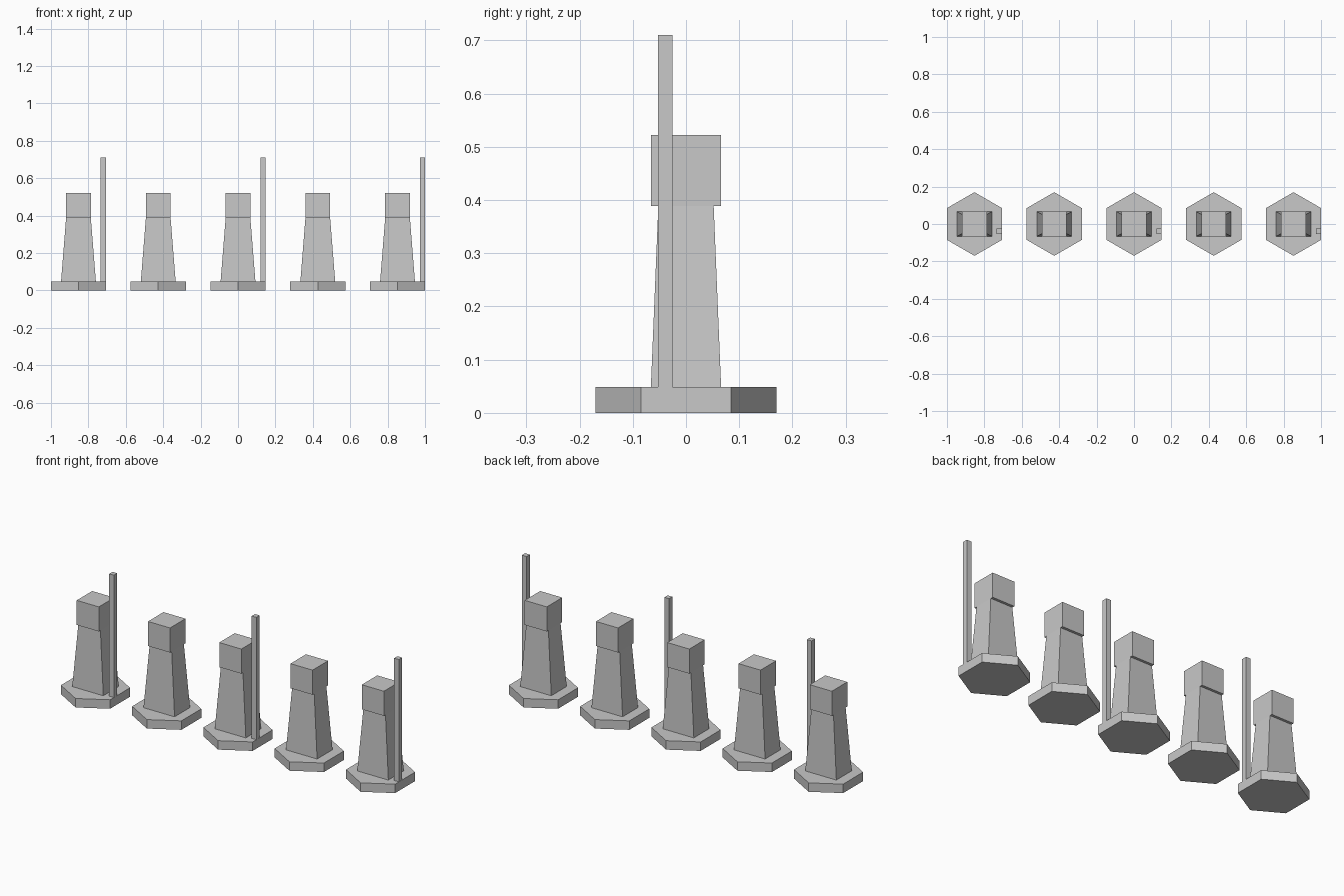
import bpy
import bmesh
from math import radians
from mathutils import Matrix

cube = bpy.data.objects.get("Cube")
if cube:
    bpy.data.objects.remove(cube, do_unlink=True)

grey = bpy.data.materials.new("plain_grey")
grey.use_nodes = True
colour = (0.58, 0.58, 0.58, 1)
grey.diffuse_color = colour
grey.node_tree.nodes["Principled BSDF"].inputs["Base Color"].default_value = colour

SPACING = 0.4265
BASE_TOP, NECK, HEAD_TOP, POLE_TOP = 0.0485, 0.389, 0.522, 0.71


def finish(name, bm, location):
    """Turn a bmesh into a named object with the grey material."""
    mesh = bpy.data.meshes.new(name)
    bm.to_mesh(mesh)
    bm.free()
    mesh.materials.append(grey)
    obj = bpy.data.objects.new(name, mesh)
    obj.location = location
    bpy.context.collection.objects.link(obj)


def block(name, x, y, bottom, top, half, top_half=None):
    """Upright block, optionally tapered to a different top size."""
    top_half = top_half or half
    bm = bmesh.new()
    bmesh.ops.create_cube(bm, size=2)
    for v in bm.verts:
        sx, sy = top_half if v.co.z > 0 else half
        v.co.x *= sx
        v.co.y *= sy
        v.co.z = top - bottom if v.co.z > 0 else 0
    finish(name, bm, (x, y, bottom))


def hex_base(name, x):
    """Hexagonal plinth with corners pointing front and back."""
    bm = bmesh.new()
    bmesh.ops.create_cone(bm, cap_ends=True, segments=6, radius1=0.17,
                          radius2=0.17, depth=BASE_TOP)
    # Keep one corner exactly on the y axis
    angle = min(abs(v.co.x) for v in bm.verts)
    if angle > 0.01:
        bmesh.ops.rotate(bm, verts=bm.verts, cent=(0, 0, 0),
                         matrix=Matrix.Rotation(radians(30), 3, "Z"))
    finish(name, bm, (x, 0, BASE_TOP / 2))


# Row of five figures, every second one with a pole
for i in range(5):
    x = (i - 2) * SPACING
    n = i + 1
    hex_base(f"base_{n}", x)
    block(f"body_{n}", x, 0, BASE_TOP, NECK, (0.093, 0.066), (0.066, 0.052))
    block(f"head_{n}", x, 0, NECK, HEAD_TOP, (0.066, 0.066))
    if i % 2 == 0:
        block(f"pole_{n}", x + 0.133, -0.039, BASE_TOP, POLE_TOP, (0.014, 0.014))
